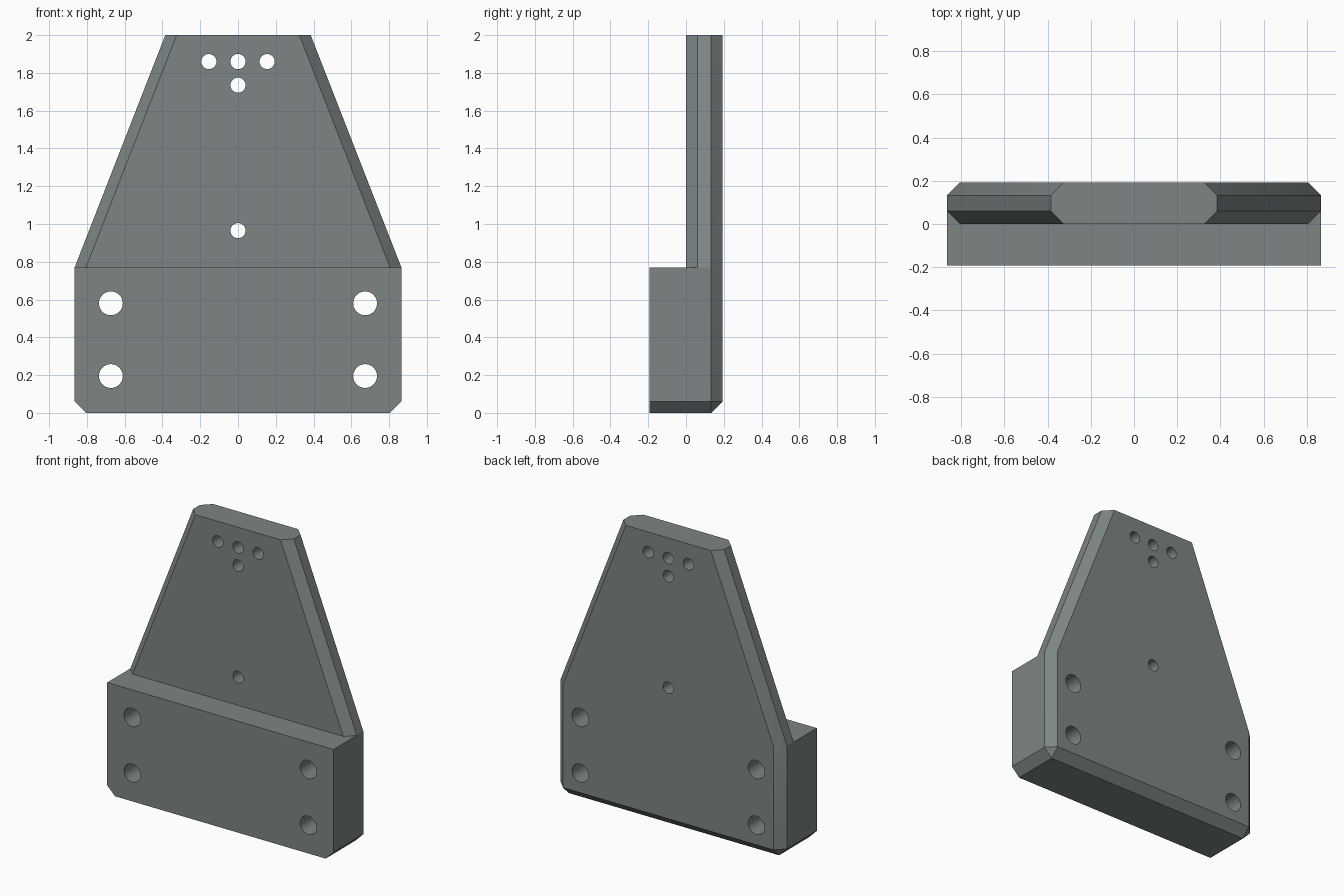
import bpy, bmesh, math

if "Cube" in bpy.data.objects:
    bpy.data.objects.remove(bpy.data.objects["Cube"])

D = 0.193   # half depth
C = 0.06    # chamfer size
W, T, H = 0.865, 0.385, 0.77   # half width, half top width, block height

steel = bpy.data.materials.new("grey steel")
steel.diffuse_color = (0.205, 0.235, 0.235, 1)
steel.use_nodes = True
steel.node_tree.nodes["Principled BSDF"].inputs["Base Color"].default_value = steel.diffuse_color


def make_object(name, bm):
    bmesh.ops.recalc_face_normals(bm, faces=bm.faces)
    mesh = bpy.data.meshes.new(name)
    bm.to_mesh(mesh)
    bm.free()
    obj = bpy.data.objects.new(name, mesh)
    bpy.context.collection.objects.link(obj)
    mesh.materials.append(steel)
    return obj


def cut(target, cutter):
    mod = target.modifiers.new(cutter.name, 'BOOLEAN')
    mod.operation = 'DIFFERENCE'
    mod.solver = 'EXACT'
    mod.object = cutter
    bpy.context.view_layer.objects.active = target
    bpy.ops.object.modifier_apply(modifier=mod.name)
    bpy.data.objects.remove(cutter)


# Bracket body: tapered outline, bevelled at the bottom corners and back rim
outline = [(W - C, 0), (W, C), (W, H), (T, 2)]
back = [(W - C, C), (W - C, H), (T - C, 2)]
bm = bmesh.new()
for s in (-1, 1):
    for y in (-D, D - C):
        for x, z in outline:
            bm.verts.new((s * x, y, z))
    for x, z in back:
        bm.verts.new((s * x, D, z))
bmesh.ops.convex_hull(bm, input=bm.verts)
bmesh.ops.dissolve_limit(bm, angle_limit=0.01, verts=bm.verts, edges=bm.edges)
bracket = make_object("bracket", bm)

# Step above the block: clears the front and bevels the front slanted rims
bm = bmesh.new()
loops = []
for z in (H, 2.2):
    x = W + (T - W) * (z - H) / (2 - H)
    half = [(x - C, 0), (x + 0.15, C + 0.15), (x + 0.15, -0.5)]
    pts = half + [(-px, py) for px, py in reversed(half)]
    loops.append([bm.verts.new((px, py, z)) for px, py in pts])
for loop in loops:
    bm.faces.new(loop)
n = len(loops[0])
for i in range(n):
    j = (i + 1) % n
    bm.faces.new((loops[0][i], loops[0][j], loops[1][j], loops[1][i]))
cut(bracket, make_object("step_cutter", bm))

# Mounting holes right through the depth
small = [(-0.154, 1.86), (0, 1.86), (0.154, 1.86), (0, 1.735), (0, 0.965)]
large = [(s * 0.673, z) for s in (-1, 1) for z in (0.195, 0.58)]
for radius, centres in ((0.04, small), (0.063, large)):
    for x, z in centres:
        bpy.ops.mesh.primitive_cylinder_add(vertices=40, radius=radius, depth=1,
                                            location=(x, 0, z),
                                            rotation=(math.pi / 2, 0, 0))
        drill = bpy.context.object
        drill.name = "hole_cutter"
        drill.data.materials.append(steel)
        cut(bracket, drill)

# Smooth hole walls, sharp edges elsewhere
bpy.ops.object.select_all(action='DESELECT')
bracket.select_set(True)
bpy.context.view_layer.objects.active = bracket
bpy.ops.object.shade_smooth_by_angle(angle=math.radians(20))
